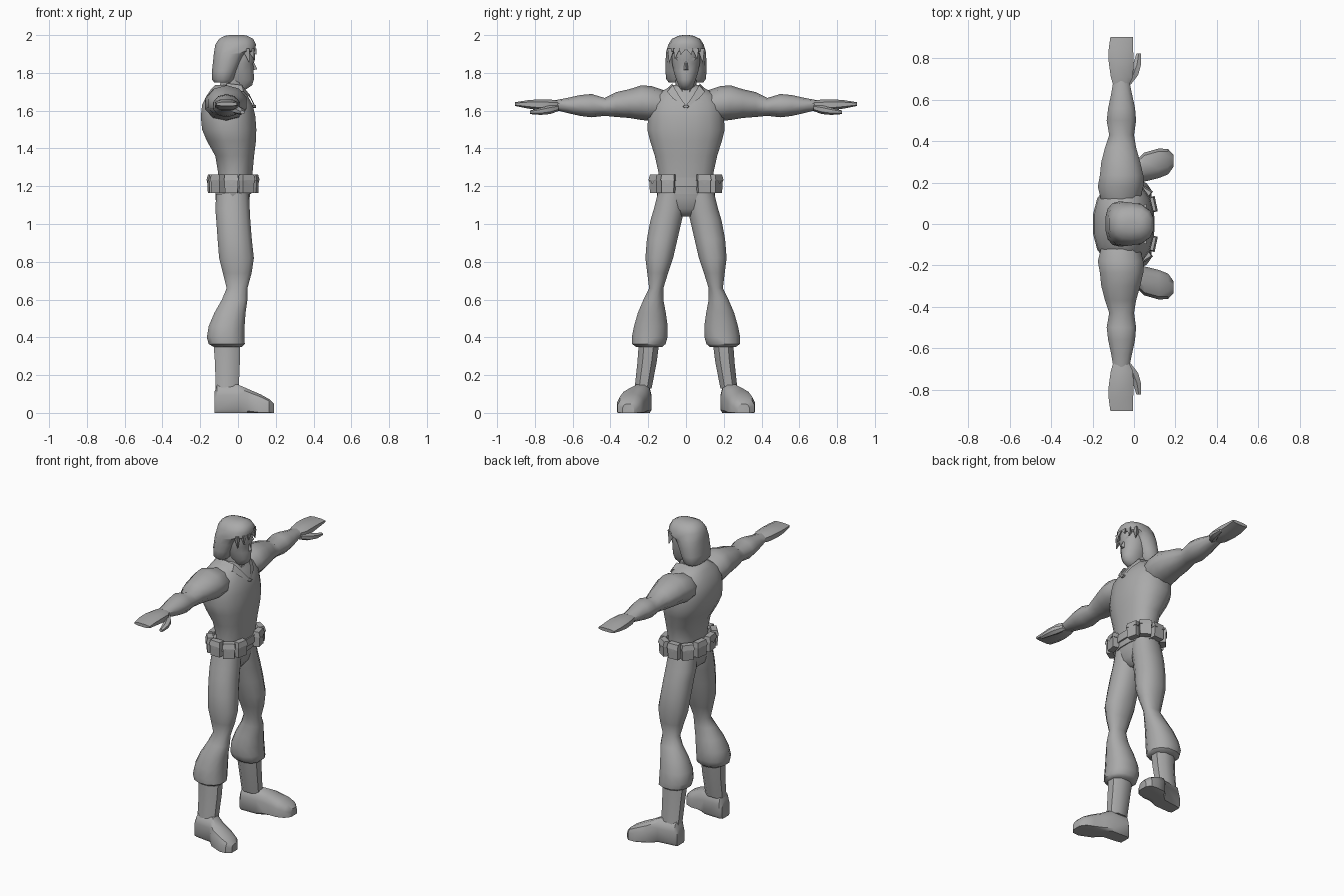
import bpy, bmesh, math
from mathutils import Vector, Matrix

grey = bpy.data.materials.new("plain grey")
grey.diffuse_color = (0.4, 0.4, 0.4, 1)


def finish(name, bm, mirror=False, angle=38):
    bmesh.ops.recalc_face_normals(bm, faces=bm.faces)
    me = bpy.data.meshes.new(name)
    bm.to_mesh(me)
    bm.free()
    ob = bpy.data.objects.new(name, me)
    bpy.context.collection.objects.link(ob)
    me.materials.append(grey)
    if mirror:
        mod = ob.modifiers.new("mirror", 'MIRROR')
        mod.use_axis = (False, True, False)
        mod.use_mirror_merge = False
    bpy.ops.object.select_all(action='DESELECT')
    ob.select_set(True)
    bpy.context.view_layer.objects.active = ob
    bpy.ops.object.shade_smooth_by_angle(angle=math.radians(angle))
    return ob


def loft(name, axis, rings, n=12, power=1.0, mirror=False, angle=38):
    """Skin rounded rings (position, a0, a1, b0, b1) along an axis."""
    bm = bmesh.new()
    loops = []
    for t, a0, a1, b0, b1 in rings:
        loop = []
        for i in range(n):
            w = 2 * math.pi * (i + 0.5) / n
            c, s = math.cos(w), math.sin(w)
            a = (a0 + a1) / 2 + (a1 - a0) / 2 * math.copysign(abs(c) ** power, c) / math.cos(math.pi / n) ** power
            b = (b0 + b1) / 2 + (b1 - b0) / 2 * math.copysign(abs(s) ** power, s) / math.cos(math.pi / n) ** power
            co = {'x': (t, a, b), 'y': (a, t, b), 'z': (a, b, t)}[axis]
            loop.append(bm.verts.new((co[0], co[1], max(co[2], 0))))
        loops.append(loop)
    for p, q in zip(loops, loops[1:]):
        for i in range(n):
            j = (i + 1) % n
            bm.faces.new((p[i], p[j], q[j], q[i]))
    bm.faces.new(loops[0])
    bm.faces.new(loops[-1])
    return finish(name, bm, mirror, angle)


def poly(name, pts, faces, mirror=False):
    bm = bmesh.new()
    vs = [bm.verts.new(p) for p in pts]
    for f in faces:
        bm.faces.new([vs[i] for i in f])
    return finish(name, bm, mirror, 20)


# Torso, from waist to shoulder slope
loft("shirt", 'z', [
    (1.16, -.115, .07, -.15, .15), (1.27, -.105, .077, -.145, .145),
    (1.36, -.12, .085, -.165, .165), (1.44, -.165, .095, -.19, .19),
    (1.50, -.19, .097, -.205, .205), (1.57, -.197, .092, -.20, .20),
    (1.63, -.19, .078, -.195, .195), (1.68, -.165, .05, -.165, .165),
    (1.71, -.145, .03, -.115, .115), (1.735, -.12, .015, -.07, .07)],
    n=16, power=.85, angle=50)

# Arm and flat hand
loft("arm", 'y', [
    (.12, -.16, .03, 1.54, 1.705), (.18, -.175, .045, 1.55, 1.725),
    (.235, -.165, .045, 1.555, 1.73), (.30, -.158, .03, 1.565, 1.71),
    (.37, -.14, .01, 1.57, 1.695), (.43, -.12, .0, 1.575, 1.665),
    (.50, -.132, .01, 1.568, 1.685), (.56, -.125, .005, 1.575, 1.68),
    (.63, -.11, -.01, 1.59, 1.665), (.69, -.10, -.022, 1.605, 1.655)],
    n=10, mirror=True, angle=45)
loft("hand", 'y', [
    (.67, -.10, -.025, 1.608, 1.652), (.71, -.112, -.005, 1.60, 1.658),
    (.78, -.122, -.002, 1.603, 1.66), (.84, -.123, -.004, 1.612, 1.655),
    (.905, -.114, -.004, 1.625, 1.645)],
    n=8, power=.75, mirror=True)
loft("thumb", 'y', [
    (.675, -.05, -.015, 1.60, 1.63), (.72, -.03, .02, 1.585, 1.625),
    (.77, -.005, .034, 1.58, 1.612), (.825, .012, .034, 1.583, 1.60)],
    n=6, mirror=True)

# Trousers: hips and bloused legs
loft("hips", 'z', [
    (1.04, -.06, .02, -.03, .03), (1.08, -.11, .05, -.11, .11),
    (1.14, -.12, .062, -.15, .15), (1.22, -.115, .07, -.155, .155)],
    n=14, power=.85, angle=60)
loft("trouser_leg", 'z', [
    (1.16, -.115, .058, .0, .15), (1.08, -.12, .062, .008, .17),
    (1.02, -.115, .065, .022, .188), (.92, -.108, .073, .045, .207),
    (.82, -.10, .084, .068, .215), (.74, -.08, .072, .095, .205),
    (.66, -.06, .05, .12, .195), (.60, -.085, .05, .12, .225),
    (.53, -.125, .04, .107, .255), (.46, -.155, .035, .097, .275),
    (.40, -.165, .034, .098, .287), (.365, -.155, .036, .108, .285),
    (.35, -.13, .02, .125, .265)],
    n=12, power=.9, mirror=True, angle=45)

# Boots: shaft and shoe, toes turned outward
loft("boot_shaft", 'z', [
    (.37, -.13, .012, .142, .25), (.27, -.122, .01, .155, .257),
    (.13, -.118, .004, .182, .272)], n=8, power=.85, mirror=True)
loft("shoe", 'x', [
    (-.125, .193, .272, -.03, .11), (-.11, .182, .28, -.04, .15),
    (.0, .184, .295, -.04, .15), (.05, .205, .345, -.04, .128),
    (.12, .222, .365, -.04, .098), (.165, .24, .362, -.03, .073),
    (.19, .275, .335, -.02, .048)], n=12, power=.7, mirror=True, angle=35)

# Belt band with a ring of pouches
loft("belt", 'z', [
    (1.195, -.128, .082, -.165, .165), (1.245, -.128, .082, -.165, .165)],
    n=18, power=.85)


def pouch(name, x, y, yaw, w, mirror=True):
    # box with a slightly tapered base and an overhanging flap
    bm = bmesh.new()
    m = Matrix.Translation((x, y, 0)) @ Matrix.Rotation(yaw, 4, 'Z')
    for z0, z1, d0, d1, k0, k1 in ((1.165, 1.235, .019, .022, .9, .95),
                                   (1.23, 1.262, .026, .018, 1.04, .92)):
        vs = []
        for z, d, k in ((z0, d0, k0), (z1, d1, k1)):
            for a, b in ((-1, -1), (1, -1), (1, 1), (-1, 1)):
                vs.append(bm.verts.new(m @ Vector((a * d, b * w * k / 2, z))))
        for f in ((0, 1, 2, 3), (4, 5, 6, 7), (0, 1, 5, 4), (1, 2, 6, 5), (2, 3, 7, 6), (3, 0, 4, 7)):
            bm.faces.new([vs[i] for i in f])
    # flap tip on the outer side
    tip = [bm.verts.new(m @ Vector(p)) for p in
           ((.026, -w * .3, 1.232), (.026, w * .3, 1.232), (.026, 0, 1.21))]
    bm.faces.new(tip)
    finish(name, bm, mirror, 25)


for i, (x, y, deg, w) in enumerate([
        (.082, .093, 12, .072), (.045, .157, 58, .075), (-.035, .168, 92, .075),
        (-.105, .137, 140, .075), (-.136, .052, 172, .08)]):
    pouch("belt_pouch_%d" % (i + 1), x, y, math.radians(deg), w)

# Neck, open collar and its clasp
loft("neck", 'z', [
    (1.63, -.10, .065, -.03, .03), (1.69, -.10, .04, -.055, .055),
    (1.78, -.09, .025, -.052, .052)], n=10)
poly("collar", [
    (-.06, .072, 1.745), (.02, .07, 1.735), (.062, .04, 1.685), (.088, .003, 1.63),
    (-.06, .10, 1.715), (.03, .10, 1.70), (.066, .07, 1.665), (.086, .012, 1.622)],
    [(0, 1, 5, 4), (1, 2, 6, 5), (2, 3, 7, 6)], mirror=True)
loft("clasp", 'x', [(.07, -.016, .016, 1.612, 1.632), (.094, -.013, .013, 1.615, 1.629)], n=8)

# Head
loft("face", 'z', [
    (1.705, -.02, .03, -.025, .025), (1.735, -.05, .075, -.04, .04),
    (1.765, -.07, .084, -.052, .052), (1.81, -.08, .083, -.066, .066),
    (1.85, -.08, .08, -.073, .073), (1.875, -.08, .09, -.074, .074),
    (1.93, -.08, .088, -.07, .07)], n=12, power=.95, angle=45)
poly("nose", [(.078, -.006, 1.868), (.078, .006, 1.868), (.074, -.018, 1.812),
              (.074, .018, 1.812), (.102, 0, 1.82)],
     [(0, 1, 4), (0, 4, 2), (1, 3, 4), (2, 4, 3)])
poly("brow", [(.09, .008, 1.872), (.082, .05, 1.882), (.08, .05, 1.868), (.086, .01, 1.86)],
     [(0, 1, 2, 3)], mirror=True)

# Hair: long bob at back and sides, full crown on top
loft("hair", 'z', [
    (1.748, -.125, -.035, -.088, .088), (1.765, -.138, -.02, -.102, .102),
    (1.81, -.138, -.002, -.107, .107), (1.86, -.132, .022, -.106, .106),
    (1.90, -.128, .045, -.104, .104), (1.915, -.126, .088, -.102, .102),
    (1.95, -.12, .096, -.092, .092), (1.98, -.10, .08, -.073, .073),
    (1.996, -.07, .05, -.04, .04), (2.0, -.045, .03, -.015, .015)],
    n=14, power=.82, angle=45)
for i, (y, w, drop) in enumerate([(.018, .02, 1.895), (.05, .018, 1.872), (.08, .018, 1.85)]):
    x = .1 - y * y * 6
    poly("fringe_lock_%d" % (i + 1), [
        (x, y - w, 1.93), (x, y + w, 1.93), (x - .04, y, 1.925), (x, y + w * .5, drop)],
        [(0, 1, 3), (1, 2, 3), (2, 0, 3), (0, 2, 1)], mirror=True)
